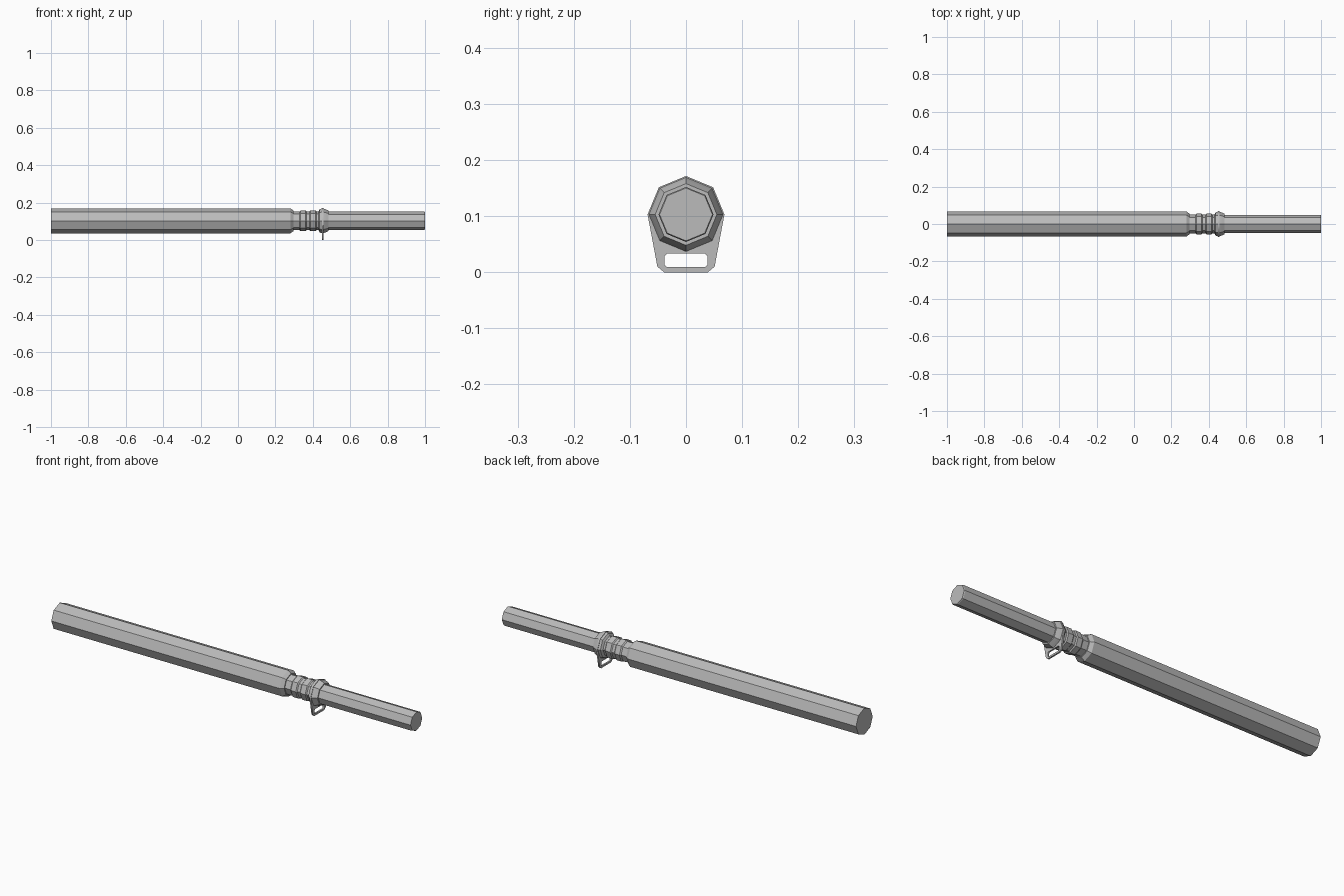
import bpy, bmesh
from math import sin, cos, pi, radians

cube = bpy.data.objects.get("Cube")
if cube:
    bpy.data.objects.remove(cube, do_unlink=True)

AXIS_Z = 0.103
SIDES = 8

metal = bpy.data.materials.new("grey_metal")
metal.use_nodes = True
grey = (0.5, 0.5, 0.5, 1)
metal.diffuse_color = grey
metal.node_tree.nodes["Principled BSDF"].inputs["Base Color"].default_value = grey


def lathe(name, profile):
    """Octagonal solid along x from (x, radius) pairs, one corner up."""
    bm = bmesh.new()
    rings = []
    for x, r in profile:
        rings.append([bm.verts.new((x, r * sin(2 * pi * i / SIDES),
                                    AXIS_Z + r * cos(2 * pi * i / SIDES)))
                      for i in range(SIDES)])
    for a, b in zip(rings, rings[1:]):
        for i in range(SIDES):
            j = (i + 1) % SIDES
            bm.faces.new((a[i], a[j], b[j], b[i]))
    bm.faces.new(rings[0])
    bm.faces.new(rings[-1])
    bmesh.ops.recalc_face_normals(bm, faces=bm.faces)
    mesh = bpy.data.meshes.new(name)
    bm.to_mesh(mesh)
    bm.free()
    mesh.materials.append(metal)
    obj = bpy.data.objects.new(name, mesh)
    bpy.context.collection.objects.link(obj)
    return obj


def mirrored(half):
    """Close a right-hand outline by mirroring it across y = 0."""
    return half + [(-y, z) for y, z in reversed(half) if y > 0]


# Thick outer tube with a tapered shoulder
lathe("outer_tube", [(-1, 0.067), (0.28, 0.067), (0.297, 0.055), (0.297, 0.047)])

# Collar with two ridges and a bevelled flange
lathe("collar", [(0.29, 0.05), (0.329, 0.05), (0.335, 0.055), (0.362, 0.055),
                 (0.367, 0.05), (0.382, 0.05), (0.387, 0.055), (0.415, 0.055),
                 (0.42, 0.05), (0.43, 0.05), (0.437, 0.062), (0.447, 0.066),
                 (0.457, 0.066), (0.468, 0.062), (0.484, 0.055), (0.484, 0.047)])

# Thin inner tube with a lightly bevelled end
lathe("inner_tube", [(0.47, 0.049), (0.995, 0.049), (1, 0.047)])

# Flat sling plate around the flange, with a slot below the tube
R = 0.0685
upper = [(R * sin(radians(a)), AXIS_Z + R * cos(radians(a))) for a in (0, 45, 90)]
outline = mirrored(upper + [(0.051, 0.01), (0.039, 0)])
slot = mirrored([(0.034, 0.033), (0.038, 0.029), (0.038, 0.013), (0.034, 0.009)])

curve = bpy.data.curves.new("sling_plate", "CURVE")
curve.dimensions = "2D"
curve.fill_mode = "BOTH"
curve.extrude = 0.004
for points in (outline, slot):
    spline = curve.splines.new("POLY")
    spline.points.add(len(points) - 1)
    for p, (y, z) in zip(spline.points, points):
        p.co = (y, z, 0, 1)
    spline.use_cyclic_u = True
curve.materials.append(metal)
plate = bpy.data.objects.new("sling_plate", curve)
plate.location = (0.452, 0, 0)
plate.rotation_euler = (pi / 2, 0, pi / 2)
bpy.context.collection.objects.link(plate)
bpy.ops.object.select_all(action="DESELECT")
plate.select_set(True)
bpy.context.view_layer.objects.active = plate
bpy.ops.object.convert(target="MESH")
